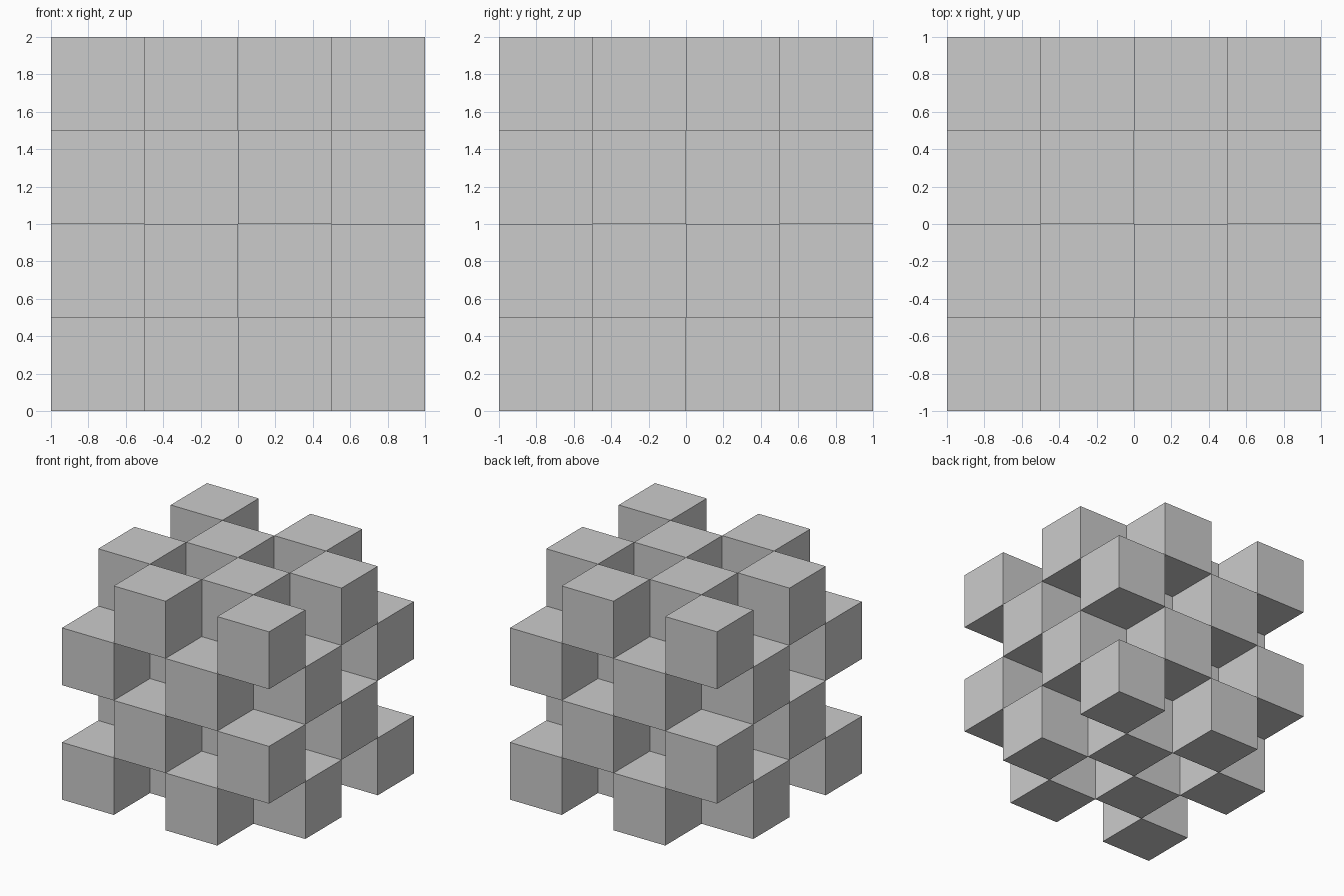
import bpy
import bmesh
from itertools import product
from mathutils import Matrix

if "Cube" in bpy.data.objects:
    bpy.data.objects.remove(bpy.data.objects["Cube"])

N = 4            # cells per side
SIZE = 2.0 / N   # edge length of one cube

# 3D checkerboard: a cube in every cell whose index sum is even
bm = bmesh.new()
for i, j, k in product(range(N), repeat=3):
    if (i + j + k) % 2 == 0:
        centre = ((i + 0.5) * SIZE - 1, (j + 0.5) * SIZE - 1, (k + 0.5) * SIZE)
        bmesh.ops.create_cube(bm, size=SIZE, matrix=Matrix.Translation(centre))

mesh = bpy.data.meshes.new("checkerboard_cubes")
bm.to_mesh(mesh)
bm.free()
bpy.context.collection.objects.link(bpy.data.objects.new("checkerboard_cubes", mesh))
